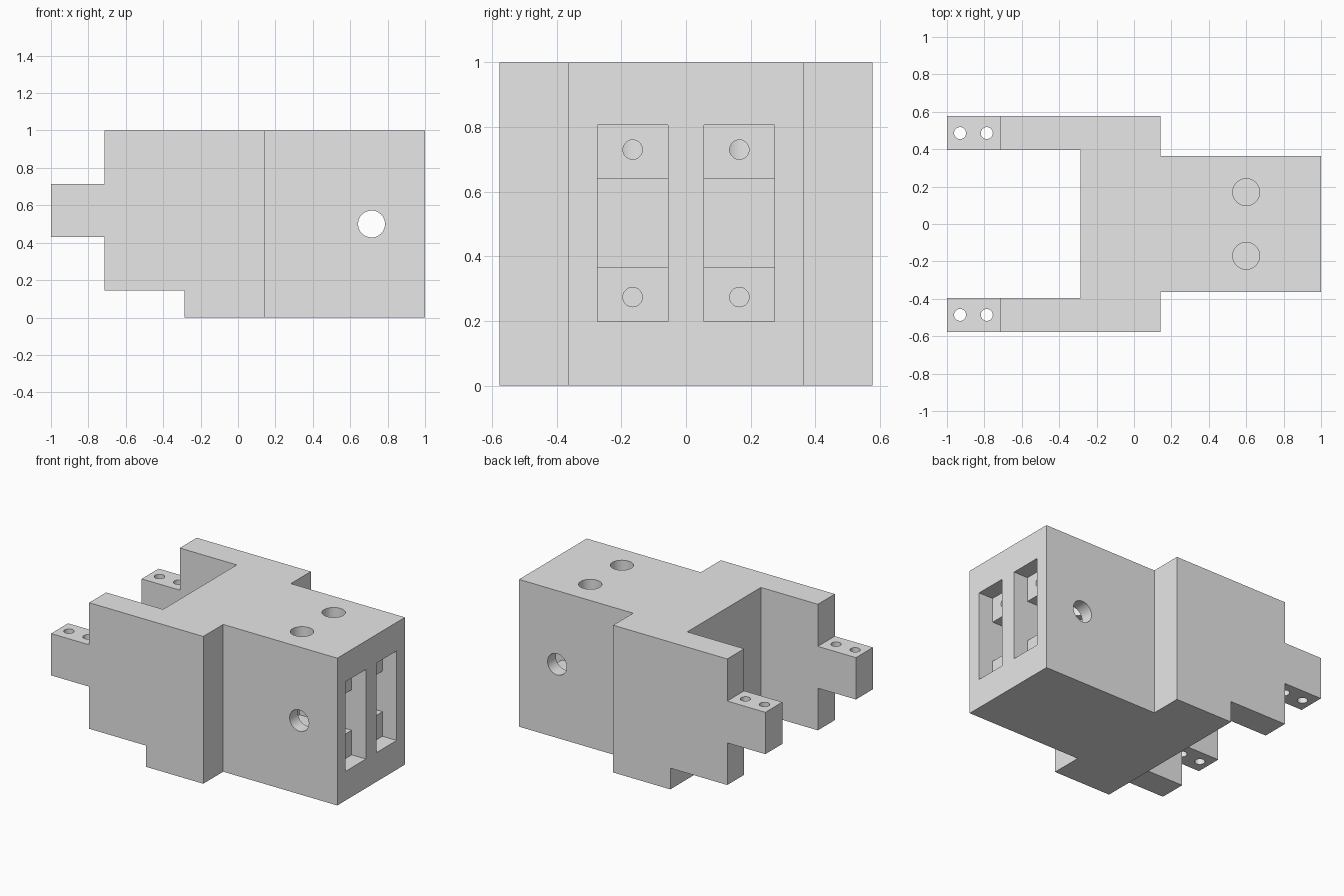
import bpy
import bmesh
from mathutils import Matrix, Vector

cube = bpy.data.objects.get("Cube")
if cube:
    bpy.data.objects.remove(cube, do_unlink=True)

grey = bpy.data.materials.new("plain grey")
grey.use_nodes = True
grey.diffuse_color = (0.8, 0.8, 0.8, 1)
grey.node_tree.nodes["Principled BSDF"].inputs["Base Color"].default_value = (0.8, 0.8, 0.8, 1)


def add_object(name, bm):
    bmesh.ops.recalc_face_normals(bm, faces=bm.faces)
    mesh = bpy.data.meshes.new(name)
    bm.to_mesh(mesh)
    bm.free()
    mesh.materials.append(grey)
    obj = bpy.data.objects.new(name, mesh)
    bpy.context.collection.objects.link(obj)
    return obj


def prism(name, outline, axis, low, high):
    """Extrude an outline along z (points are x, y) or along y (points are x, z)."""
    bm = bmesh.new()
    if axis == "Z":
        points, step = [(a, b, low) for a, b in outline], Vector((0, 0, high - low))
    else:
        points, step = [(a, low, b) for a, b in outline], Vector((0, high - low, 0))
    face = bm.faces.new([bm.verts.new(p) for p in points])
    result = bmesh.ops.extrude_face_region(bm, geom=[face])
    moved = [g for g in result["geom"] if isinstance(g, bmesh.types.BMVert)]
    bmesh.ops.translate(bm, verts=moved, vec=step)
    return add_object(name, bm)


def rod(name, start, end, radius):
    """Cylinder between two points."""
    start, end = Vector(start), Vector(end)
    line = end - start
    turn = line.to_track_quat("Z", "Y").to_matrix().to_4x4()
    bm = bmesh.new()
    bmesh.ops.create_cone(bm, cap_ends=True, segments=48, radius1=radius, radius2=radius,
                          depth=line.length, matrix=Matrix.Translation((start + end) / 2) @ turn)
    return add_object(name, bm)


def cut(target, cutter):
    """Subtract a cutter from the target and discard it."""
    cutter.hide_render = True
    mod = target.modifiers.new("cut", "BOOLEAN")
    mod.operation = "DIFFERENCE"
    mod.solver = "EXACT"
    mod.object = cutter
    bpy.context.view_layer.objects.active = target
    bpy.ops.object.modifier_apply(modifier=mod.name)
    bpy.data.objects.remove(cutter, do_unlink=True)


# Body with two rear arms: half outline, mirrored across the centre line
half = [(1, 0.363), (0.143, 0.363), (0.143, 0.577), (-1, 0.577), (-1, 0.395), (-0.286, 0.395)]
outline = half + [(x, -y) for x, y in reversed(half)]
body = prism("bracket_body", outline, "Z", 0, 1)

# Step the arms down to narrow end tongues
cut(body, prism("upper_notch", [(-0.714, 0.714), (-0.714, 1.2), (-1.2, 1.2), (-1.2, 0.714)], "Y", -1, 1))
cut(body, prism("lower_notch", [(-0.286, -0.2), (-0.286, 0.144), (-0.714, 0.144), (-0.714, 0.43),
                                (-1.2, 0.43), (-1.2, -0.2)], "Y", -1, 1))

# Stepped motor pockets with mounting ledges
PITCH = 0.165
LEDGE, BACK = 0.893, 0.5
pocket = [(1.1, 0.198), (1.1, 0.806), (LEDGE, 0.806), (LEDGE, 0.64),
          (BACK, 0.64), (BACK, 0.365), (LEDGE, 0.365), (LEDGE, 0.198)]
for side in (-1, 1):
    y = side * PITCH
    cut(body, prism("pocket", pocket, "Y", y - 0.109, y + 0.109))
    # Round opening from the top into the pocket
    cut(body, rod("top_hole", (0.6, side * 0.17, 0.5), (0.6, side * 0.17, 1.1), 0.072))
    # Screw holes in the ledges
    for z in (0.274, 0.73):
        cut(body, rod("screw_hole", (0.6, y, z), (0.95, y, z), 0.03))
    # Vertical pin holes in the tongues
    for x in (-0.93, -0.787):
        cut(body, rod("pin_hole", (x, side * 0.486, 0.3), (x, side * 0.486, 0.9), 0.032))

# Cross hole right through the body
cut(body, rod("cross_hole", (0.714, -0.6, 0.5), (0.714, 0.6, 0.5), 0.072))
for polygon in body.data.polygons:
    polygon.use_smooth = False
